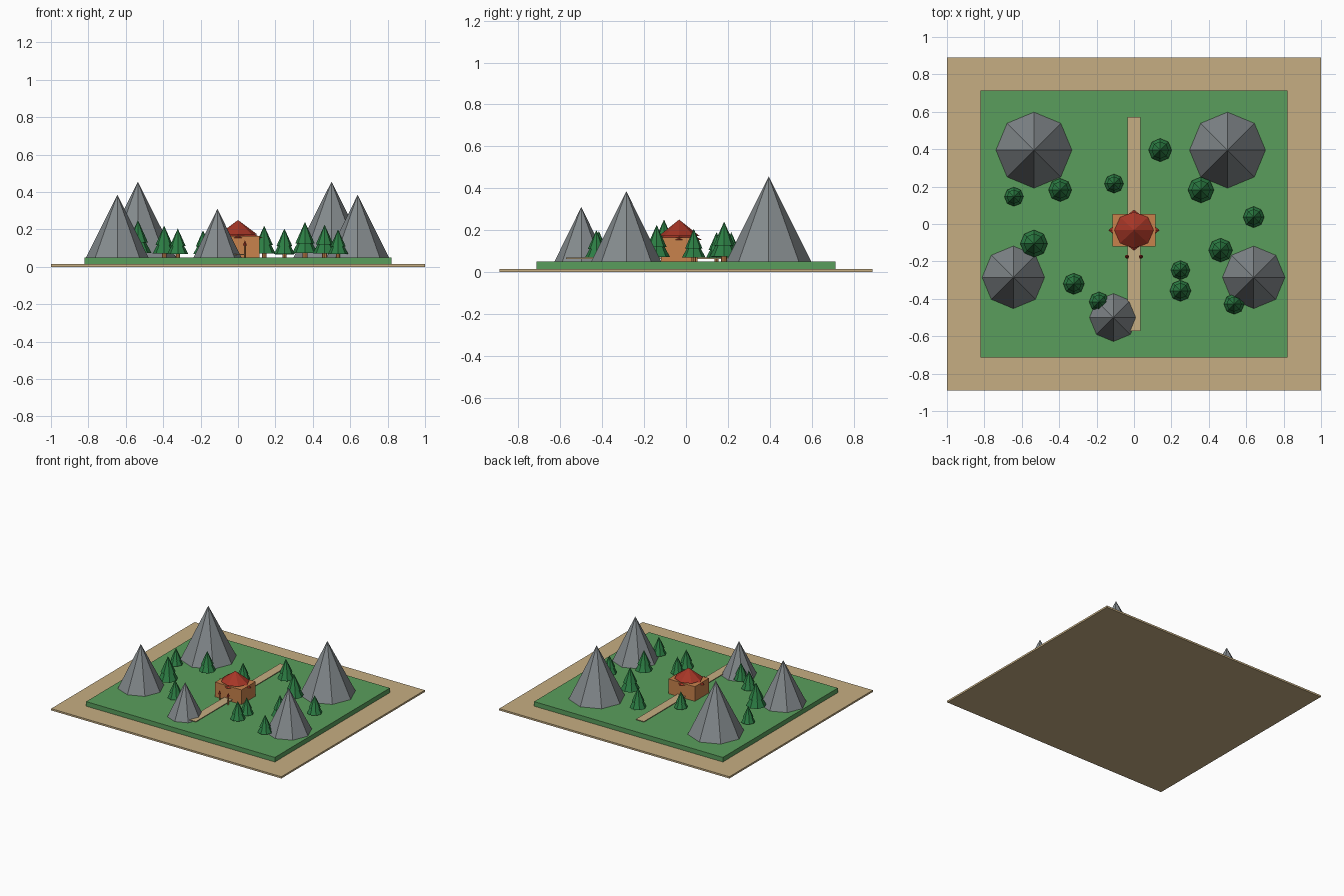
import bpy
import math

cube = bpy.data.objects.get("Cube")
if cube:
    bpy.data.objects.remove(cube, do_unlink=True)


def material(name, r, g, b):
    def linear(c):
        c /= 255
        return c / 12.92 if c < 0.04 else ((c + 0.055) / 1.055) ** 2.4
    colour = (linear(r), linear(g), linear(b), 1)
    mat = bpy.data.materials.new(name)
    mat.use_nodes = True
    mat.diffuse_color = colour
    mat.node_tree.nodes["Principled BSDF"].inputs["Base Color"].default_value = colour
    return mat


SAND = material("sand", 198, 174, 130)
GRASS = material("grass green", 90, 158, 92)
ROCK = material("rock grey", 132, 138, 141)
LEAF = material("pine green", 44, 126, 68)
WOOD = material("orange wood", 200, 130, 76)
ROOF = material("roof red", 166, 54, 38)


def finish(name, mat):
    obj = bpy.context.object
    obj.name = name
    obj.data.materials.append(mat)
    return obj


def box(name, mat, x, y, z0, z1, cx=0, cy=0):
    bpy.ops.mesh.primitive_cube_add(size=1, location=(cx, cy, (z0 + z1) / 2))
    obj = finish(name, mat)
    obj.scale = (x, y, z1 - z0)
    return obj


def cone(name, mat, x, y, r, z0, z1, sides=8, top=0, stretch=1):
    bpy.ops.mesh.primitive_cone_add(vertices=sides, radius1=r, radius2=top, depth=z1 - z0,
                                    location=(x, y, (z0 + z1) / 2))
    obj = finish(name, mat)
    obj.scale.y = stretch
    return obj


# Ground layers and path
GROUND = 0.05
box("sand_base", SAND, 2, 1.78, 0, 0.014)
box("grass_field", GRASS, 1.64, 1.427, 0.014, GROUND)
box("path", SAND, 0.07, 1.145, 0.063, 0.068)

# Mountains: x, y, radius, peak
for i, (x, y, r, peak) in enumerate([
        (-0.535, 0.395, 0.203, 0.455), (0.5, 0.395, 0.203, 0.455),
        (-0.645, -0.285, 0.167, 0.385), (0.64, -0.285, 0.167, 0.385),
        (-0.11, -0.5, 0.128, 0.31)]):
    cone(f"mountain_{i + 1}", ROCK, x, y, r, GROUND, peak)

# Pine trees: x, y, height
for i, (x, y, h) in enumerate([
        (0.14, 0.395, 0.17), (-0.107, 0.216, 0.14), (-0.395, 0.182, 0.17),
        (-0.642, 0.146, 0.14), (0.358, 0.182, 0.19), (0.64, 0.037, 0.155),
        (0.463, -0.14, 0.175), (0.248, -0.247, 0.14), (0.248, -0.357, 0.155),
        (0.535, -0.428, 0.15), (-0.535, -0.105, 0.2), (-0.322, -0.32, 0.155),
        (-0.187, -0.416, 0.145)]):
    r = 0.365 * h
    cone(f"tree_{i + 1}_trunk", WOOD, x, y, 0.2 * r, GROUND, GROUND + 0.3 * h, top=0.2 * r)
    cone(f"tree_{i + 1}_lower_branches", LEAF, x, y, r, GROUND + 0.12 * h, GROUND + 0.8 * h)
    cone(f"tree_{i + 1}_upper_branches", LEAF, x, y, 0.74 * r, GROUND + 0.4 * h, GROUND + h)

# House with a two-part roof
HOUSE_Y = -0.033
box("house_walls", WOOD, 0.23, 0.175, GROUND, 0.165, cy=HOUSE_Y)
cone("roof_eaves", ROOF, 0, HOUSE_Y, 0.137, 0.153, 0.21, sides=4, stretch=0.8)
cone("roof_top", ROOF, 0, HOUSE_Y, 0.105, 0.172, 0.25, stretch=0.93)

# Gate posts either side of the path
for side, x in (("left", 0.037), ("right", -0.037)):
    cone(f"{side}_gate_post", WOOD, x, -0.175, 0.005, GROUND, 0.118, top=0.005)
    cone(f"{side}_gate_post_cap", ROOF, x, -0.175, 0.011, 0.115, 0.142)
